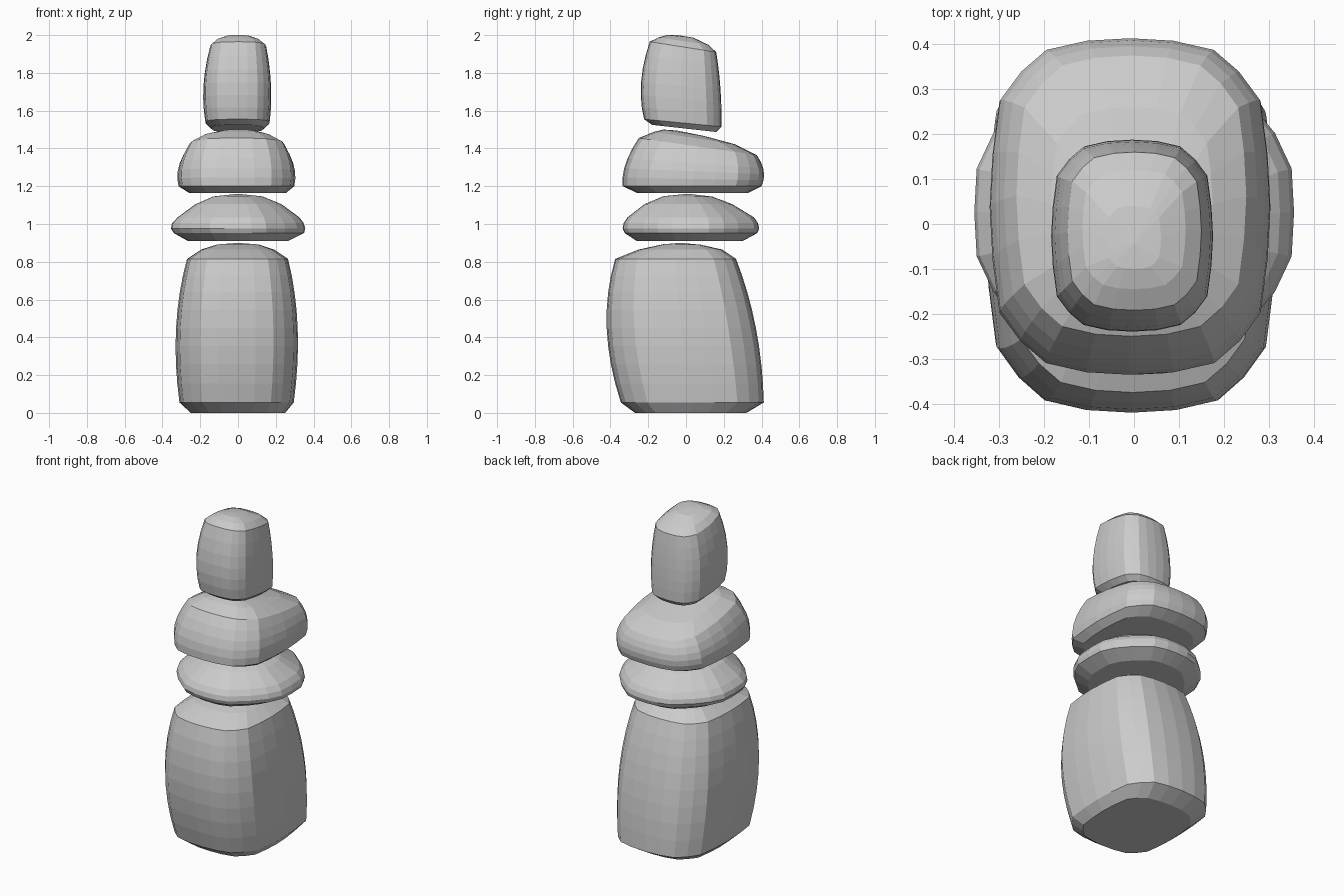
import bpy, bmesh

# Quarter outlines (unit x, unit y), back centre round to right centre: octagons with bowed sides
BROAD = [(0, 1), (.31, .985), (.6, .93), (.78, .80), (.93, .63), (.98, .31), (1, 0)]
ROUND = [(0, 1), (.2, .99), (.42, .93), (.70, .70), (.88, .49), (.985, .27), (1, 0)]


def full_outline(q):
    half = q + [(x, -y) for x, y in reversed(q[:-1])]
    return half + [(-x, y) for x, y in reversed(half[1:-1])]


def quad(a, b, c, t):
    # smooth curve through three sections, b at t = 0.5
    return [p * (1 - t) * (1 - 2 * t) + q * 4 * t * (1 - t) + r * t * (2 * t - 1)
            for p, q, r in zip(a, b, c)]


def stone(name, quarter, base, body, caps, apex, steps):
    """Sections are (x left, x right, y front, z front, y back, z back)."""
    outline = full_outline(quarter)
    sections = [base] + [quad(*body, i / steps) for i in range(steps + 1)] + caps
    bm = bmesh.new()
    rings = []
    for x0, x1, yf, zf, yb, zb in sections:
        ring = []
        for u, v in outline:
            f = (v + 1) / 2
            ring.append(bm.verts.new(((x0 + x1) / 2 + u * (x1 - x0) / 2,
                                      yf + f * (yb - yf), zf + f * (zb - zf))))
        rings.append(ring)
    n = len(outline)
    for a, b in zip(rings, rings[1:]):
        for i in range(n):
            j = (i + 1) % n
            bm.faces.new((a[i], a[j], b[j], b[i]))
    bm.faces.new(rings[0])
    tip = bm.verts.new(apex)
    for i in range(n):
        bm.faces.new((rings[-1][i], rings[-1][(i + 1) % n], tip))
    bmesh.ops.recalc_face_normals(bm, faces=bm.faces)
    mesh = bpy.data.meshes.new(name)
    bm.to_mesh(mesh)
    bm.free()
    obj = bpy.data.objects.new(name, mesh)
    bpy.context.collection.objects.link(obj)


# Tall leaning bottom stone
stone("base_stone", BROAD,
      (-.25, .25, -.27, 0, .32, 0),
      [(-.31, .295, -.345, .055, .412, .055),
       (-.328, .316, -.42, .45, .37, .45),
       (-.27, .265, -.375, .815, .265, .815)],
      [(-.195, .19, -.25, .865, .19, .865), (-.11, .11, -.12, .893, .08, .89)],
      (0, -.03, .9), 8)

# Thin rounded pebble
stone("flat_stone", ROUND,
      (-.265, .265, -.26, .91, .30, .91),
      [(-.34, .35, -.325, .952, .378, .952),
       (-.355, .354, -.335, .99, .386, .99),
       (-.32, .325, -.31, 1.035, .36, 1.035)],
      [(-.225, .23, -.22, 1.105, .245, 1.105), (-.13, .13, -.12, 1.147, .14, 1.145)],
      (0, .01, 1.16), 3)

# Broad slab with a top sloping down to the back
stone("sloped_stone", BROAD,
      (-.26, .255, -.26, 1.165, .33, 1.165),
      [(-.315, .298, -.335, 1.2, .40, 1.2),
       (-.315, .298, -.32, 1.32, .412, 1.28),
       (-.262, .25, -.25, 1.455, .375, 1.365)],
      [(-.185, .175, -.17, 1.488, .26, 1.422), (-.10, .10, -.12, 1.50, .10, 1.465)],
      (0, -.05, 1.495), 5)

# Small tilted top stone
stone("top_stone", BROAD,
      (-.14, .135, -.18, 1.525, .16, 1.487),
      [(-.172, .167, -.222, 1.555, .187, 1.515),
       (-.183, .175, -.238, 1.75, .183, 1.71),
       (-.148, .15, -.192, 1.965, .16, 1.91)],
      [(-.115, .115, -.145, 1.988, .12, 1.948), (-.06, .06, -.10, 2.0, .04, 1.986)],
      (0, -.045, 2.0), 6)
